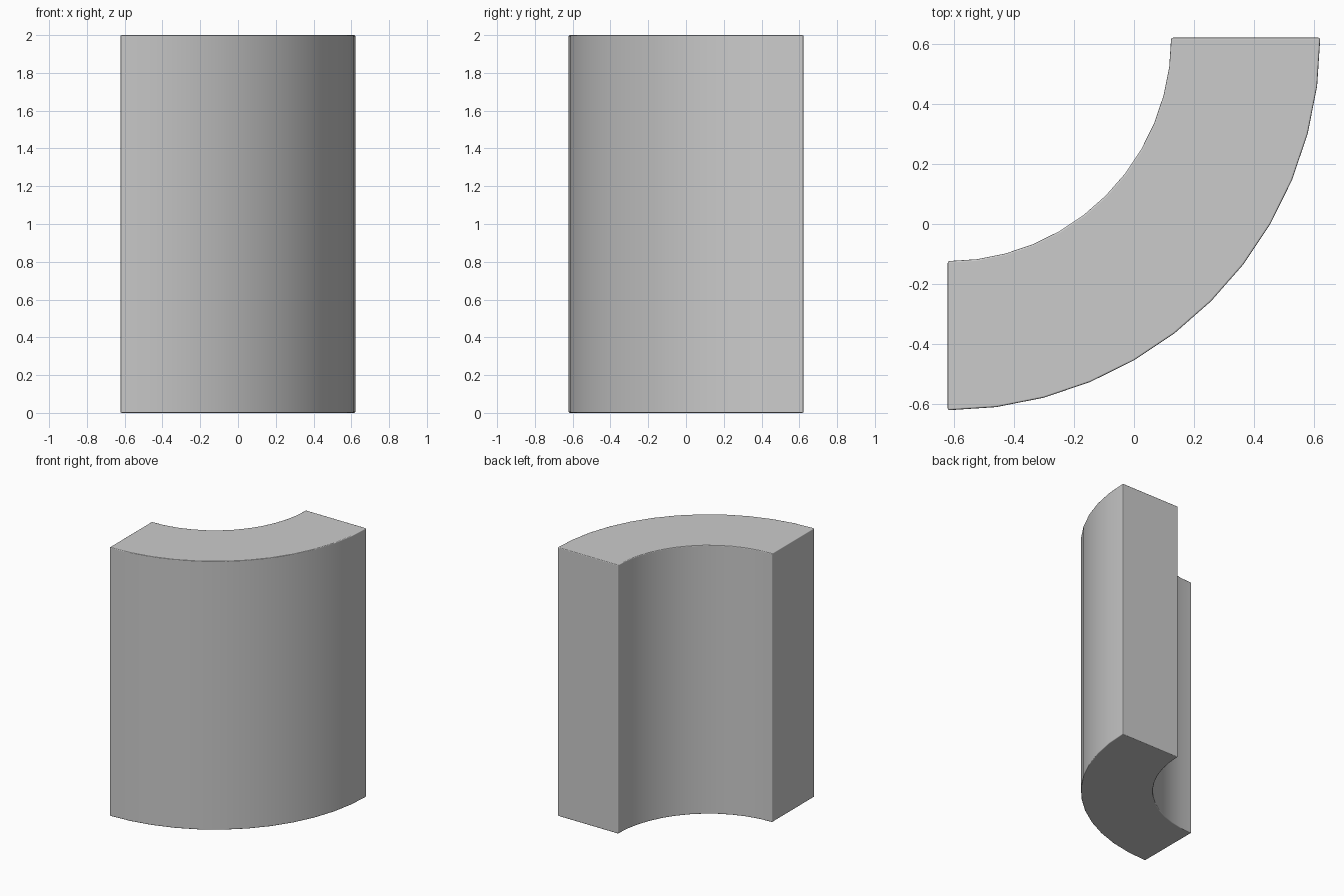
import bpy, bmesh
from math import sin, cos, radians

if "Cube" in bpy.data.objects:
    bpy.data.objects.remove(bpy.data.objects["Cube"])

H, R_OUT, R_IN, SEGS = 2.0, 1.244, 0.746, 12
C = R_OUT / 2  # arc centre sits at (-C, C)


def arc(r):
    return [(-C + r * sin(a), C - r * cos(a))
            for a in (radians(90 * i / SEGS) for i in range(SEGS + 1))]


# Curved wall: quarter ring swept up in z
bm = bmesh.new()
rows = [[[bm.verts.new((x, y, z)) for x, y in arc(r)] for z in (0, H)]
        for r in (R_IN, R_OUT)]
(ib, it), (ob, ot) = rows
bm.faces.new(ob + ib[::-1])
bm.faces.new(ot + it[::-1])
for lo, hi in ((ib, it), (ob, ot)):
    for i in range(SEGS):
        bm.faces.new((lo[i], lo[i + 1], hi[i + 1], hi[i]))
for i in (0, SEGS):
    bm.faces.new((ib[i], ob[i], ot[i], it[i]))
bmesh.ops.recalc_face_normals(bm, faces=bm.faces)
mesh = bpy.data.meshes.new("curved_wall")
bm.to_mesh(mesh)
bm.free()
wall = bpy.data.objects.new("curved_wall", mesh)
bpy.context.collection.objects.link(wall)

# Smooth arc faces, with a fine softened edge
bpy.context.view_layer.objects.active = wall
wall.select_set(True)
bev = wall.modifiers.new("edge_bevel", 'BEVEL')
bev.width = 0.006
bev.segments = 2
bev.limit_method = 'ANGLE'
bev.angle_limit = radians(40)
bev.harden_normals = True
bpy.ops.object.shade_smooth()
